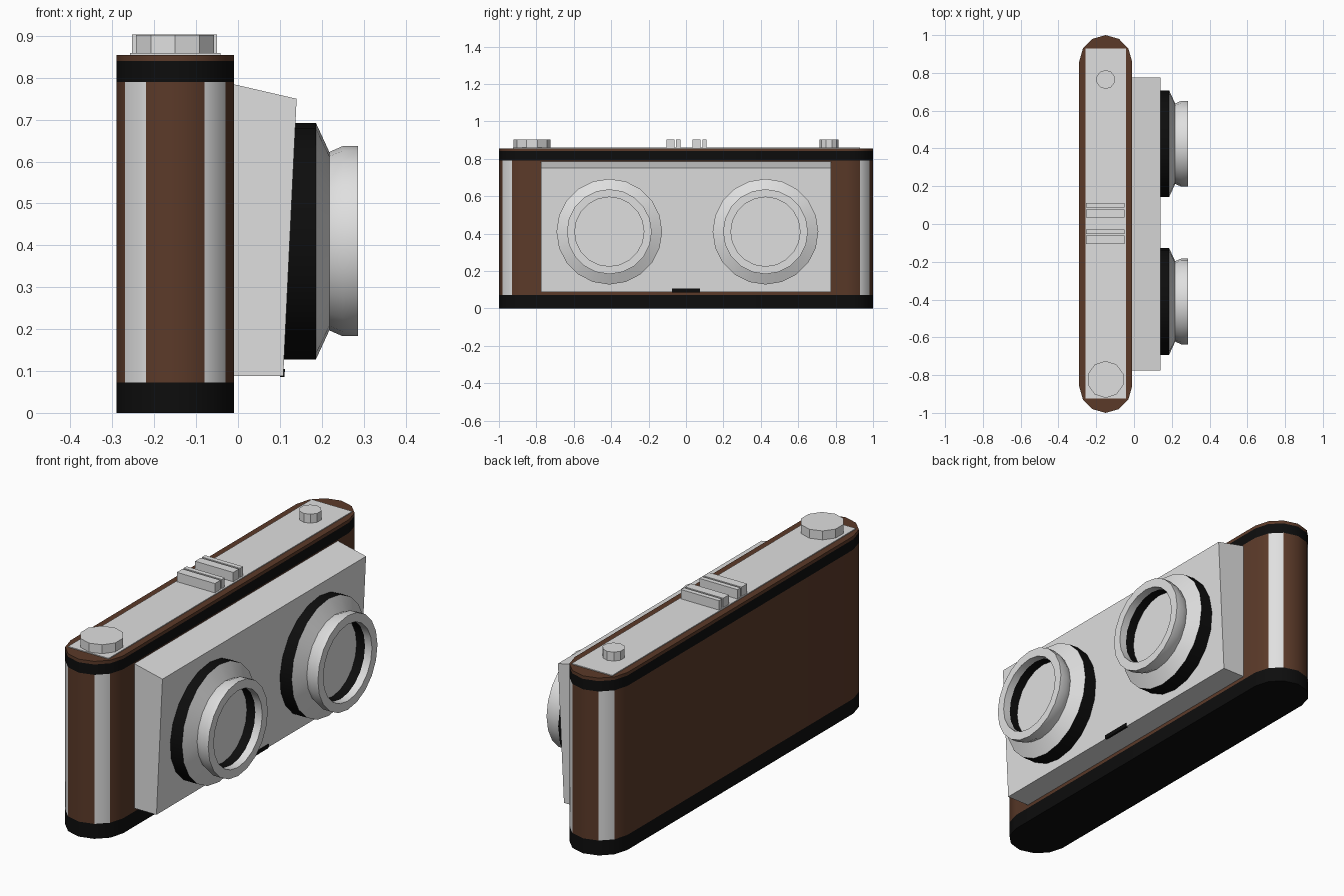
import bpy, bmesh, math

if "Cube" in bpy.data.objects:
    bpy.data.objects.remove(bpy.data.objects["Cube"])


def material(name, rgb):
    m = bpy.data.materials.new(name)
    m.diffuse_color = (*rgb, 1)
    m.use_nodes = True
    m.node_tree.nodes["Principled BSDF"].inputs["Base Color"].default_value = m.diffuse_color
    return m


BROWN = material("brown leather", (0.105, 0.042, 0.022))
SILVER = material("silver metal", (0.74, 0.74, 0.74))
BLACK = material("black trim", (0.004, 0.004, 0.004))


def finish(bm, name, mats, smooth=None):
    bmesh.ops.recalc_face_normals(bm, faces=bm.faces)
    me = bpy.data.meshes.new(name)
    bm.to_mesh(me)
    bm.free()
    for m in mats:
        me.materials.append(m)
    ob = bpy.data.objects.new(name, me)
    bpy.context.collection.objects.link(ob)
    if smooth:
        bpy.ops.object.select_all(action='DESELECT')
        ob.select_set(True)
        bpy.context.view_layer.objects.active = ob
        bpy.ops.object.shade_smooth_by_angle(angle=math.radians(smooth))
    return ob


def box(name, x, y, z, mat):
    bm = bmesh.new()
    bmesh.ops.create_cube(bm, size=1)
    for v in bm.verts:
        v.co = [lo + (c + 0.5) * (hi - lo) for c, (lo, hi) in zip(v.co, (x, y, z))]
    return finish(bm, name, [mat])


def prism_y(name, profile, y0, y1, mat):
    """Extrude an x-z profile along y."""
    bm = bmesh.new()
    a, b = [[bm.verts.new((x, y, z)) for x, z in profile] for y in (y0, y1)]
    n = len(profile)
    bm.faces.new(a)
    bm.faces.new(b)
    for i in range(n):
        bm.faces.new((a[i], a[(i + 1) % n], b[(i + 1) % n], b[i]))
    return finish(bm, name, [mat])


def knob(name, y, r, z0, z1):
    bm = bmesh.new()
    bmesh.ops.create_cone(bm, cap_ends=True, segments=10, radius1=r, radius2=r, depth=z1 - z0)
    bmesh.ops.translate(bm, verts=bm.verts, vec=(-0.15, y, (z0 + z1) / 2))
    return finish(bm, name, [SILVER])


# Body: rounded outline stacked in colour bands
half = [(-0.01, 0.86), (-0.03, 0.93), (-0.08, 0.98), (-0.15, 1.0),
        (-0.22, 0.98), (-0.27, 0.93), (-0.29, 0.86)]
outline = half + [(x, -y) for x, y in reversed(half)]
levels = [0, 0.072, 0.79, 0.84, 0.855]
bm = bmesh.new()
rings = [[bm.verts.new((x, y, z)) for x, y in outline] for z in levels]
n = len(outline)
for k in range(4):
    for i in range(n):
        j = (i + 1) % n
        f = bm.faces.new((rings[k][i], rings[k][j], rings[k + 1][j], rings[k + 1][i]))
        c = f.calc_center_median()
        if k in (0, 2):
            f.material_index = 2
        elif k == 1 and 0.94 < abs(c.y) < 0.97:   # silver corner strips
            f.material_index = 1
bm.faces.new(rings[0]).material_index = 2
bm.faces.new(rings[-1])
finish(bm, "camera_body", [BROWN, SILVER, BLACK], 35)

# Top plate, winding knobs and accessory shoe rails
box("top_plate", (-0.258, -0.042), (-0.925, 0.93), (0.85, 0.859), SILVER)
knob("large_knob", -0.823, 0.098, 0.855, 0.902)
knob("small_knob", 0.765, 0.05, 0.855, 0.902)
for i, y in enumerate([(-0.105, -0.062), (-0.053, -0.03), (0.035, 0.078), (0.087, 0.11)]):
    box(f"shoe_rail_{i + 1}", (-0.253, -0.05), y, (0.855, 0.904), SILVER)

# Sloping front housing with a small dark tab at its lower edge
prism_y("front_housing", [(-0.012, 0.785), (0.14, 0.75), (0.108, 0.088), (-0.012, 0.088)],
        -0.775, 0.775, SILVER)
prism_y("lower_tab", [(0.1, 0.086), (0.111, 0.086), (0.112, 0.105), (0.1, 0.105)],
        -0.075, 0.075, BLACK)

# Lenses: profile (x, radius, colour of the band that follows), spun about x
profile = [(0.1, 0.2825, 1), (0.186, 0.2825, 0), (0.218, 0.213, 0), (0.25, 0.227, 0),
           (0.287, 0.227, 0), (0.287, 0.185, 0), (0.25, 0.185, 1), (0.205, 0.185, 0)]
SEG = 20
for name, yc in (("left_lens", -0.41), ("right_lens", 0.425)):
    bm = bmesh.new()
    rings = [[bm.verts.new((x, yc + r * math.sin(2 * math.pi * i / SEG),
                            0.41 + r * math.cos(2 * math.pi * i / SEG)))
              for i in range(SEG)] for x, r, _ in profile]
    for k in range(len(rings) - 1):
        for i in range(SEG):
            j = (i + 1) % SEG
            f = bm.faces.new((rings[k][i], rings[k][j], rings[k + 1][j], rings[k + 1][i]))
            f.material_index = profile[k][2]
    bm.faces.new(rings[-1])
    bm.faces.new(rings[0]).material_index = 1
    finish(bm, name, [SILVER, BLACK], 35)
